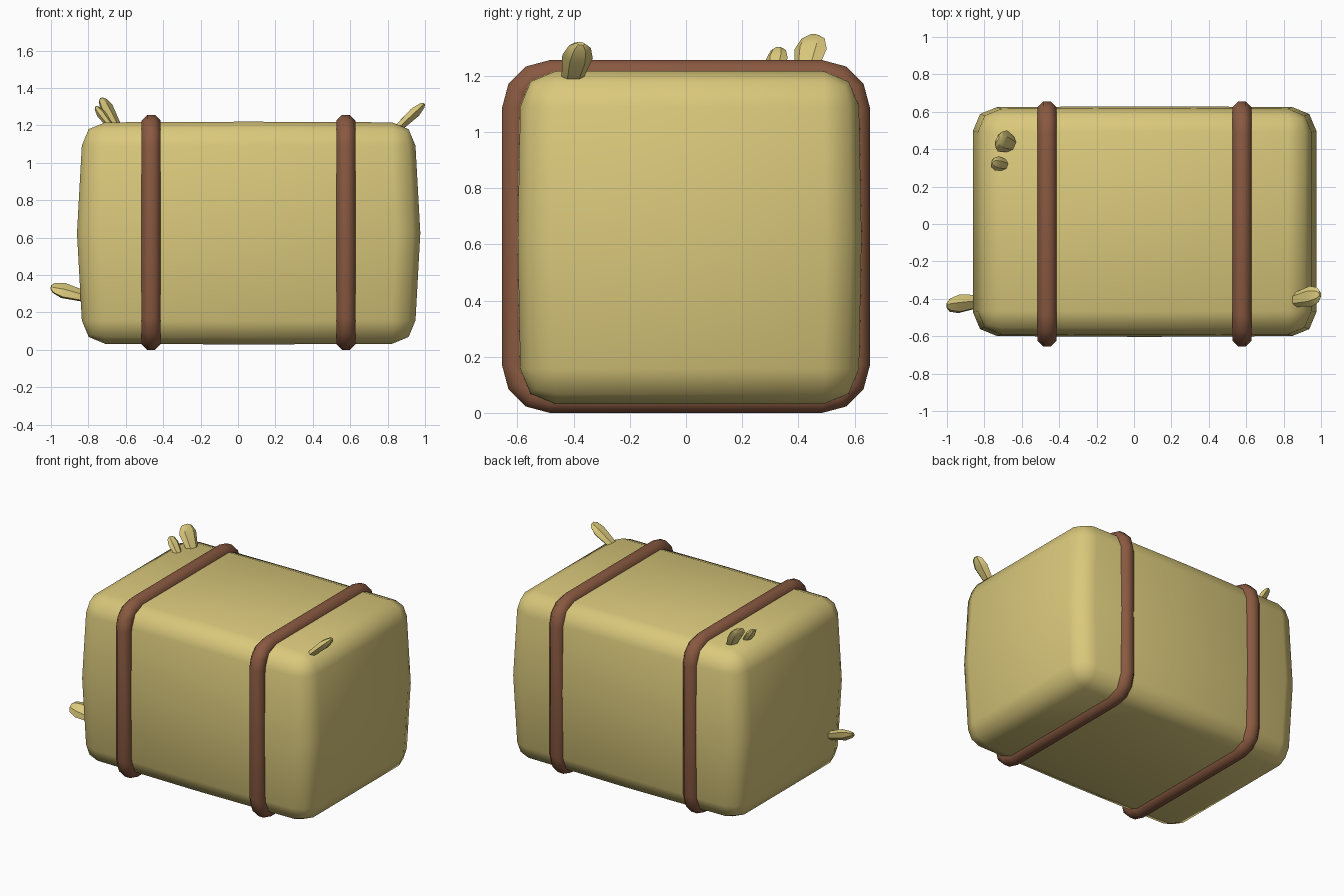
import bpy, bmesh, math
from mathutils import Vector

if "Cube" in bpy.data.objects:
    bpy.data.objects.remove(bpy.data.objects["Cube"])


def material(name, rgb):
    m = bpy.data.materials.new(name)
    m.diffuse_color = (*rgb, 1)
    m.use_nodes = True
    m.node_tree.nodes["Principled BSDF"].inputs["Base Color"].default_value = m.diffuse_color
    return m


STRAW = material("straw yellow", (0.70, 0.58, 0.20))
STRAP = material("strap brown", (0.25, 0.10, 0.052))


def finish(bm, name, mat, angle):
    bmesh.ops.recalc_face_normals(bm, faces=bm.faces)
    me = bpy.data.meshes.new(name)
    bm.to_mesh(me)
    bm.free()
    me.materials.append(mat)
    ob = bpy.data.objects.new(name, me)
    bpy.context.collection.objects.link(ob)
    bpy.ops.object.select_all(action='DESELECT')
    ob.select_set(True)
    bpy.context.view_layer.objects.active = ob
    if angle:
        bpy.ops.object.shade_smooth_by_angle(angle=math.radians(angle))
    return ob


def loft(bm, rings, closed):
    """Skin a list of equal-sized point rings; cap the ends if not closed."""
    vs = [[bm.verts.new(p) for p in r] for r in rings]
    n = len(vs[0])
    for i in range(len(vs) if closed else len(vs) - 1):
        a, b = vs[i], vs[(i + 1) % len(vs)]
        for k in range(n):
            bm.faces.new((a[k], a[(k + 1) % n], b[(k + 1) % n], b[k]))
    if not closed:
        bm.faces.new(vs[0])
        bm.faces.new(vs[-1])


# Bale: box with rounded edges, bulging at mid height
bm = bmesh.new()
bmesh.ops.create_cube(bm, size=2)
edges = bm.edges[:]
bmesh.ops.bevel(bm, geom=edges, offset=0.21, segments=2, profile=0.5,
                affect='EDGES', clamp_overlap=True)
# even out the corner radius while fitting the real half sizes
half, r = (0.892, 0.603, 0.592), 0.125
for v in bm.verts:
    for i in range(3):
        s = 1 if v.co[i] > 0 else -1
        v.co[i] = s * (half[i] - (1 - abs(v.co[i])) * r / 0.21)
for axis in (2, 0):
    n = Vector((0, 0, 0))
    n[axis] = 1
    bmesh.ops.bisect_plane(bm, geom=bm.verts[:] + bm.edges[:] + bm.faces[:],
                           plane_co=(0, 0, 0), plane_no=n)
for v in bm.verts:
    if abs(v.co.z) < 0.001:
        v.co.x *= 1.029
        v.co.y *= 1.015
    if abs(v.co.x) < 0.001:
        v.co.y *= 1.007
        v.co.z *= 1.006
    v.co += Vector((0.057, 0.013, 0.624))
finish(bm, "bale", STRAW, 50)

# Straps: octagonal cord around a rounded rectangle
for name, x in (("left_strap", -0.465), ("right_strap", 0.577)):
    rings, rad, hy, hz = [], 0.12, 0.605, 0.578
    cord = 0.05 / math.cos(math.pi / 8)
    for q in range(4):
        sy, sz = ((1, 1), (-1, 1), (-1, -1), (1, -1))[q]
        for k in range(4):
            a = math.radians(90 * q + 30 * k)
            d = Vector((0, math.cos(a), math.sin(a)))
            c = Vector((x, sy * (hy - rad), sz * (hz - rad) + 0.628)) + d * rad
            rings.append([c + d * cord * math.cos(t) + Vector((cord * math.sin(t), 0, 0))
                          for t in [math.pi / 8 + j * math.pi / 4 for j in range(8)]])
    bm = bmesh.new()
    loft(bm, rings, True)
    finish(bm, name, STRAP, 50)


# Loose straw tufts: flattened six-sided blades
def tuft(name, base, tip, side, w, t):
    base, tip = Vector(base), Vector(tip)
    ax = tip - base
    side = Vector(side)
    side = (side - ax * (side.dot(ax) / ax.length_squared)).normalized()
    nor = ax.normalized().cross(side)
    rings = []
    for f, ws, ts in ((0, 0.62, 0.7), (0.68, 1, 1), (0.92, 0.72, 0.6), (1, 0.3, 0.25)):
        rings.append([base + ax * f + side * (math.cos(k * math.pi / 3) * w * ws / 2)
                      + nor * (math.sin(k * math.pi / 3) * t * ts / 2 / 0.866)
                      for k in range(6)])
    bm = bmesh.new()
    loft(bm, rings, False)
    finish(bm, name, STRAW, 30)


tuft("top_tuft_large", (-0.645, 0.42, 1.19), (-0.73, 0.455, 1.345), (0.45, 1, 0), 0.125, 0.05)
tuft("top_tuft_small", (-0.67, 0.31, 1.18), (-0.76, 0.33, 1.30), (0.35, 1, 0), 0.08, 0.04)
tuft("right_tuft", (0.84, -0.41, 1.17), (0.995, -0.375, 1.315), (0.1, 1, 0.1), 0.11, 0.055)
tuft("left_tuft", (-0.80, -0.41, 0.28), (-1.0, -0.435, 0.335), (0, 0.85, 0.6), 0.12, 0.06)
